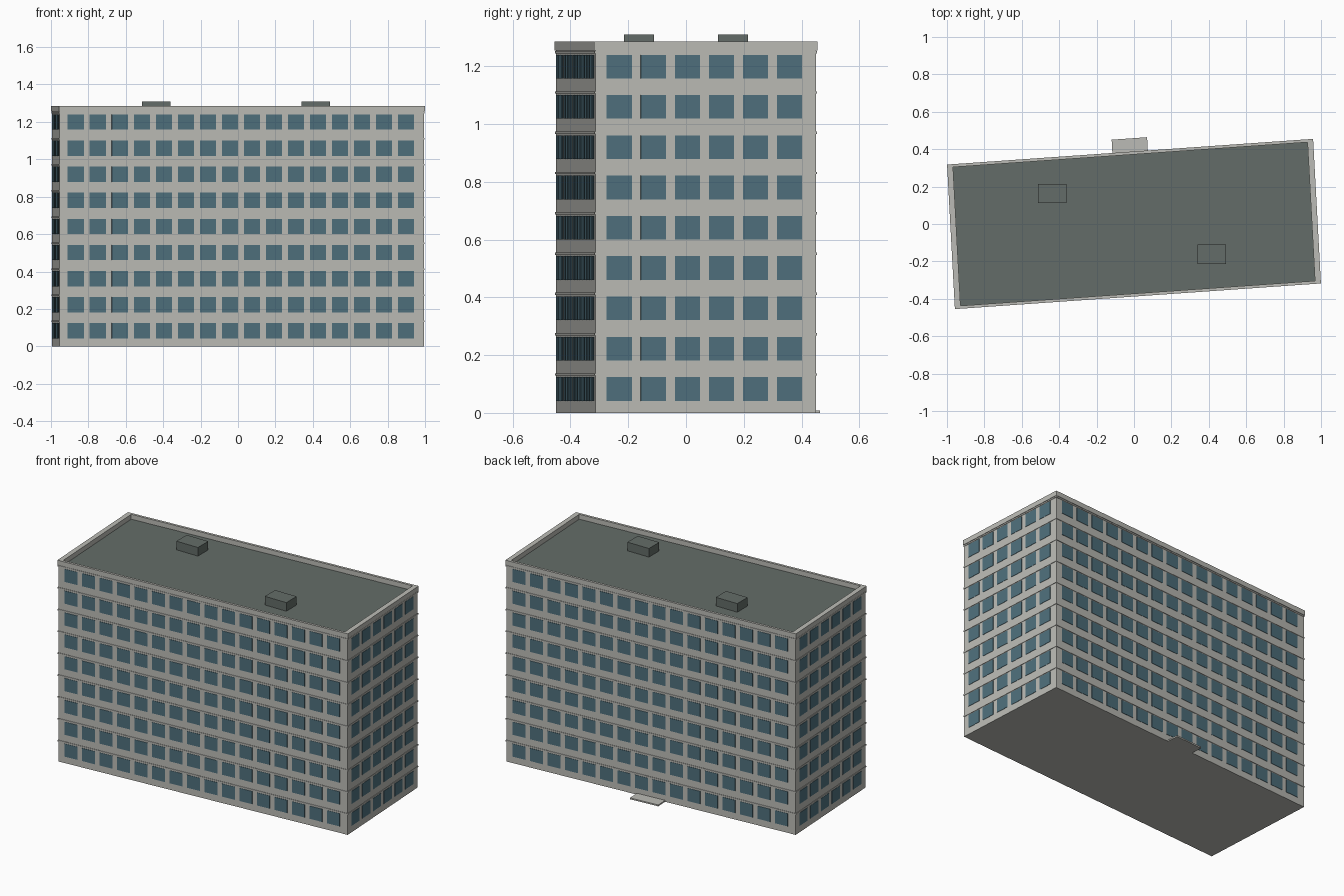
import bpy, bmesh
from mathutils import Matrix, Vector

if "Cube" in bpy.data.objects:
    bpy.data.objects.remove(bpy.data.objects["Cube"])


def material(name, rgb):
    m = bpy.data.materials.new(name)
    m.use_nodes = True
    m.diffuse_color = (*rgb, 1)
    m.node_tree.nodes["Principled BSDF"].inputs["Base Color"].default_value = (*rgb, 1)
    return m


WALL = material("pale concrete", (0.50, 0.50, 0.465))
ROOF = material("grey green roof", (0.127, 0.152, 0.138))
GLASS = material("teal glass", (0.078, 0.162, 0.205))

# Slightly skewed plan: u runs along the long side, v across it
FRAME = Matrix(((0.9975, -0.054, 0, 0), (0.070, 0.9985, 0, 0), (0, 0, 1, 0), (0, 0, 0, 1)))
HALF_U, HALF_V = 0.977, 0.383
ROOF_Z, TOP_Z = 1.255, 1.286
FLOORS, STOREY = 9, 0.1395
OVERHANG = 0.004


def boxes(name, spans, mats, frame=FRAME):
    """One object made of boxes, each given as (low corner, high corner)."""
    bm = bmesh.new()
    for lo, hi in spans:
        lo, hi = Vector(lo), Vector(hi)
        place = frame @ Matrix.Translation((lo + hi) / 2) @ Matrix.Diagonal((*(hi - lo), 1))
        bmesh.ops.create_cube(bm, size=1, matrix=place)
    mesh = bpy.data.meshes.new(name)
    if len(mats) > 1:
        for f in bm.faces:
            f.material_index = int(f.normal.z > 0.9)
    bm.to_mesh(mesh)
    bm.free()
    for m in mats:
        mesh.materials.append(m)
    obj = bpy.data.objects.new(name, mesh)
    bpy.context.collection.objects.link(obj)
    return obj


# Main block, its top face is the roof
boxes("building_block", [((-HALF_U, -HALF_V, 0), (HALF_U, HALF_V, ROOF_Z))], [WALL, ROOF])

# Raised parapet around the roof
OU, OV = HALF_U + OVERHANG, HALF_V + OVERHANG
IU, IV = 0.950, 0.371
boxes("parapet", [
    ((-OU, -OV, ROOF_Z), (OU, -IV, TOP_Z)),
    ((-OU, IV, ROOF_Z), (OU, OV, TOP_Z)),
    ((-OU, -IV, ROOF_Z), (-IU, IV, TOP_Z)),
    ((IU, -IV, ROOF_Z), (OU, IV, TOP_Z)),
], [WALL])

# Thin ledge above each row of windows
LU, LV = HALF_U + 0.003, HALF_V + 0.003
boxes("floor_ledges", [
    ((-LU, -LV, 0.129 + k * STOREY), (LU, LV, 0.137 + k * STOREY)) for k in range(FLOORS)
], [WALL])

# Window panes: long sides, then short sides
PANE_W, PANE_H, SILL, PITCH, DEPTH = 0.087, 0.082, 0.042, 0.118, 0.002
long_panes, short_panes = [], []
for side in (-1, 1):
    for k in range(FLOORS):
        z = SILL + k * STOREY
        for i in range(16):
            u = side * ((i - 7.5) * PITCH + 0.005)
            v = side * HALF_V
            long_panes.append(((u - PANE_W / 2, v - DEPTH, z),
                               (u + PANE_W / 2, v + DEPTH, z + PANE_H)))
        for i in range(6):
            u = side * HALF_U
            v = side * ((i - 2.5) * PITCH - 0.005)
            short_panes.append(((u - DEPTH, v - PANE_W / 2, z),
                                (u + DEPTH, v + PANE_W / 2, z + PANE_H)))
boxes("long_side_windows", long_panes, [GLASS])
boxes("short_side_windows", short_panes, [GLASS])

# Rooftop housings, square to the axes
for name, x, y in (("left_roof_housing", 0.415, -0.162), ("right_roof_housing", -0.437, 0.163)):
    boxes(name, [((x - 0.076, y - 0.052, ROOF_Z - 0.01), (x + 0.076, y + 0.052, 1.31))],
          [ROOF], Matrix.Identity(4))

# Low entrance step at the back
boxes("entrance_step", [((-0.095, HALF_V - 0.01, 0), (0.095, HALF_V + 0.075, 0.009))], [WALL])
